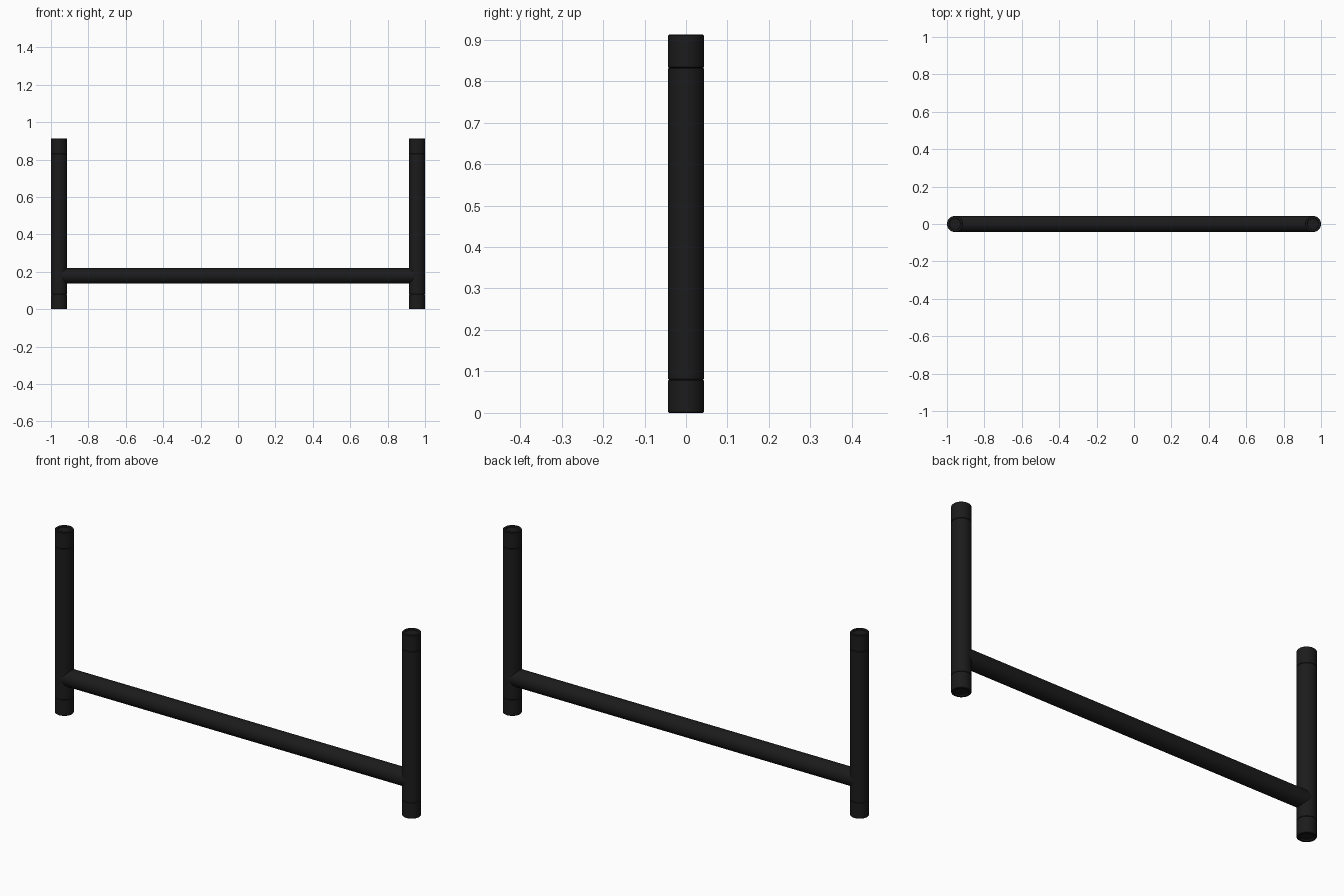
import bpy, bmesh, math
from mathutils import Matrix, Vector

if "Cube" in bpy.data.objects:
    bpy.data.objects.remove(bpy.data.objects["Cube"])

R = 0.043      # tube radius
H = 0.912      # post height
CAP = 0.08     # end cap length
PX = 1 - R     # post centre offset
SEG = 48

black = bpy.data.materials.new("black_rubber")
black.diffuse_color = (0.011, 0.011, 0.011, 1)
black.use_nodes = True
black.node_tree.nodes["Principled BSDF"].inputs["Base Color"].default_value = black.diffuse_color


def lathe(name, profile, matrix):
    """Spin an (radius, height) profile round z."""
    bm = bmesh.new()
    verts = [bm.verts.new((r, 0, z)) for r, z in profile]
    edges = [bm.edges.new(p) for p in zip(verts, verts[1:])]
    bmesh.ops.spin(bm, geom=verts + edges, cent=(0, 0, 0), axis=(0, 0, 1),
                   angle=math.tau, steps=SEG, use_duplicate=False)
    bmesh.ops.remove_doubles(bm, verts=bm.verts, dist=1e-5)
    bmesh.ops.recalc_face_normals(bm, faces=bm.faces)
    me = bpy.data.meshes.new(name)
    bm.to_mesh(me)
    bm.free()
    ob = bpy.data.objects.new(name, me)
    bpy.context.collection.objects.link(ob)
    me.materials.append(black)
    ob.matrix_world = matrix
    bpy.ops.object.select_all(action='DESELECT')
    ob.select_set(True)
    bpy.context.view_layer.objects.active = ob
    bpy.ops.object.shade_smooth_by_angle(angle=math.radians(35))
    return ob


b, g = 0.002, 0.0015   # edge bevel, groove half width
# End cap: shallow recessed face, rounded rim
cap = [(0, 0.006), (0.029, 0.006), (0.031, 0), (R - b, 0), (R, b),
       (R, CAP - g), (R - b, CAP), (0, CAP)]
# Main grip tube between the caps
grip = [(0, CAP), (R - b, CAP), (R, CAP + g), (R, H - CAP - g),
        (R - b, H - CAP), (0, H - CAP)]
flip = Matrix.Translation((0, 0, H)) @ Matrix.Rotation(math.pi, 4, 'X')

# Two upright posts with caps at both ends
for side, sx in (("left", -1), ("right", 1)):
    at = Matrix.Translation((sx * PX, 0, 0))
    lathe(side + "_post", grip, at)
    lathe(side + "_bottom_cap", cap, at)
    lathe(side + "_top_cap", cap, at @ flip)

# Horizontal crossbar running into both posts
lathe("crossbar", [(0, -PX), (R - 0.0005, -PX), (R - 0.0005, PX), (0, PX)],
      Matrix.Translation((0, 0, 0.179)) @ Matrix.Rotation(math.pi / 2, 4, 'Y'))
